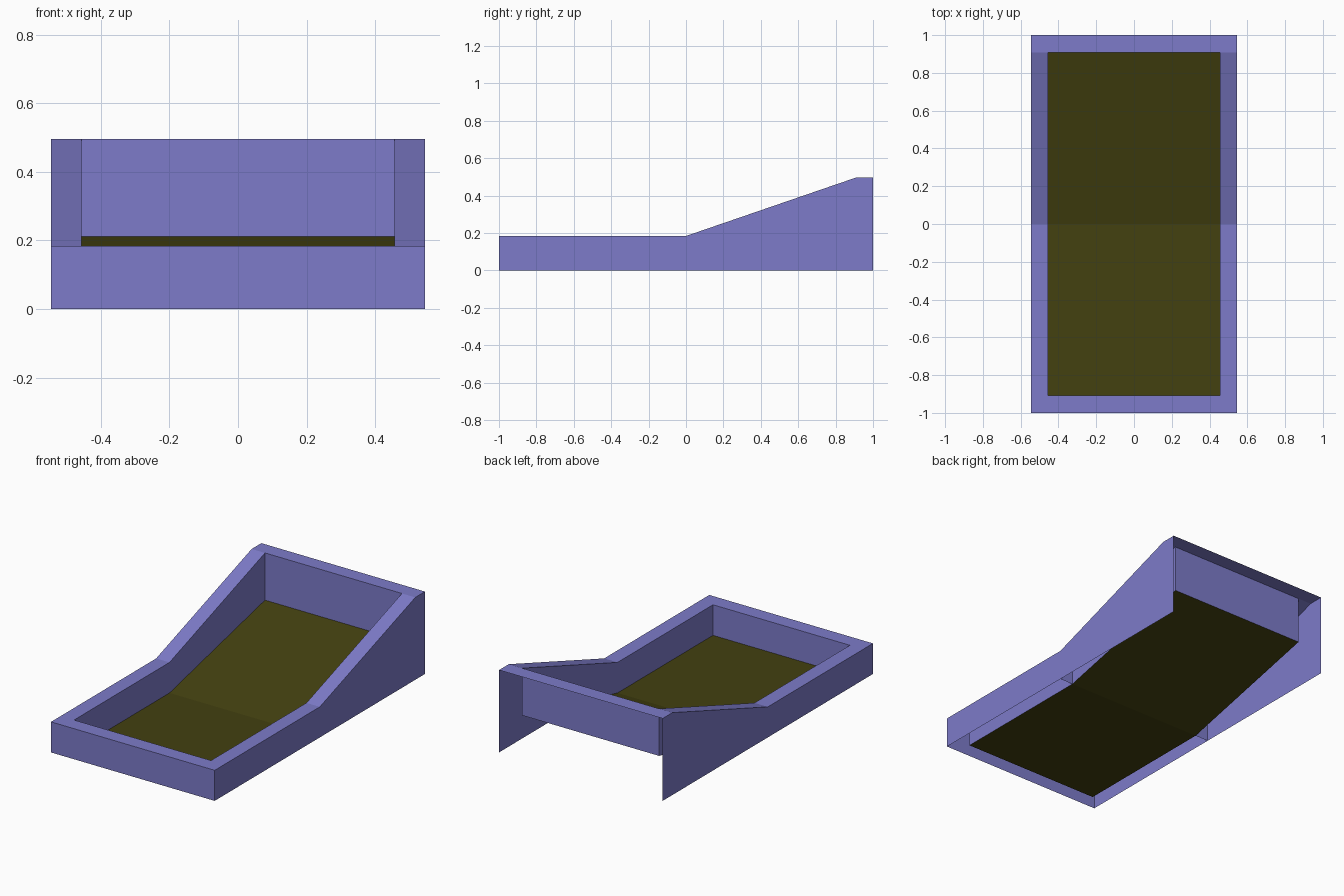
import bpy, bmesh
from mathutils import Vector

if "Cube" in bpy.data.objects:
    bpy.data.objects.remove(bpy.data.objects["Cube"])

# half widths, and (y, rim height, floor height) stations along the side
XO, XI = 0.545, 0.456
YI = 0.908
LOW, HIGH, FLOOR_BACK = 0.184, 0.496, 0.212
STATIONS = [(-1, LOW, 0), (-YI, LOW, 0), (0, LOW, 0),
            (YI, HIGH, FLOOR_BACK), (1, HIGH, FLOOR_BACK)]


def material(name, color):
    m = bpy.data.materials.new(name)
    m.diffuse_color = (*color, 1)
    m.use_nodes = True
    m.node_tree.nodes["Principled BSDF"].inputs["Base Color"].default_value = m.diffuse_color
    return m


def face(bm, points, facing):
    """Add a polygon wound so that its normal points towards facing."""
    f = bm.faces.new([bm.verts.new(p) for p in points])
    f.normal_update()
    if f.normal.dot(Vector(facing)) < 0:
        f.normal_flip()


def finish(bm, name, mat):
    bmesh.ops.remove_doubles(bm, verts=bm.verts, dist=1e-4)
    me = bpy.data.meshes.new(name)
    bm.to_mesh(me)
    bm.free()
    me.materials.append(mat)
    ob = bpy.data.objects.new(name, me)
    bpy.context.collection.objects.link(ob)


purple = material("periwinkle frame", (0.205, 0.198, 0.585))
olive = material("dark olive floor", (0.056, 0.052, 0.005))

# Hollow frame: open underneath and at the back
frame = bmesh.new()
for s in (-1, 1):
    xo, xi = s * XO, s * XI
    for i, ((y0, z0, f0), (y1, z1, f1)) in enumerate(zip(STATIONS, STATIONS[1:])):
        # outer side sheet and rim
        face(frame, [(xo, y0, 0), (xo, y1, 0), (xo, y1, z1), (xo, y0, z0)], (s, 0, 0))
        face(frame, [(xo, y0, z0), (xo, y1, z1), (xi, y1, z1), (xi, y0, z0)], (0, 0, 1))
        # inner wall along the well
        if i in (1, 2):
            face(frame, [(xi, y0, f0), (xi, y1, f1), (xi, y1, z1), (xi, y0, z0)], (-s, 0, 0))
    # partition inside the side wall at the bend
    face(frame, [(xo, 0, 0), (xi, 0, 0), (xi, 0, LOW), (xo, 0, LOW)], (0, 1, 0))

# front wall, outer and inner, with rims front and back
face(frame, [(-XO, -1, 0), (XO, -1, 0), (XO, -1, LOW), (XI, -1, LOW),
             (-XI, -1, LOW), (-XO, -1, LOW)], (0, -1, 0))
face(frame, [(-XI, -YI, 0), (XI, -YI, 0), (XI, -YI, LOW), (-XI, -YI, LOW)], (0, 1, 0))
face(frame, [(-XI, YI, FLOOR_BACK), (XI, YI, FLOOR_BACK), (XI, YI, HIGH), (-XI, YI, HIGH)], (0, -1, 0))
for y0, y1, z in ((-1, -YI, LOW), (YI, 1, HIGH)):
    face(frame, [(-XI, y0, z), (XI, y0, z), (XI, y1, z), (-XI, y1, z)], (0, 0, 1))
finish(frame, "frame", purple)

# Floor of the well: flat front, sloping back
floor = bmesh.new()
for (y0, _, f0), (y1, _, f1) in zip(STATIONS[1:3], STATIONS[2:4]):
    face(floor, [(-XI, y0, f0), (XI, y0, f0), (XI, y1, f1), (-XI, y1, f1)], (0, 0, 1))
finish(floor, "well_floor", olive)
